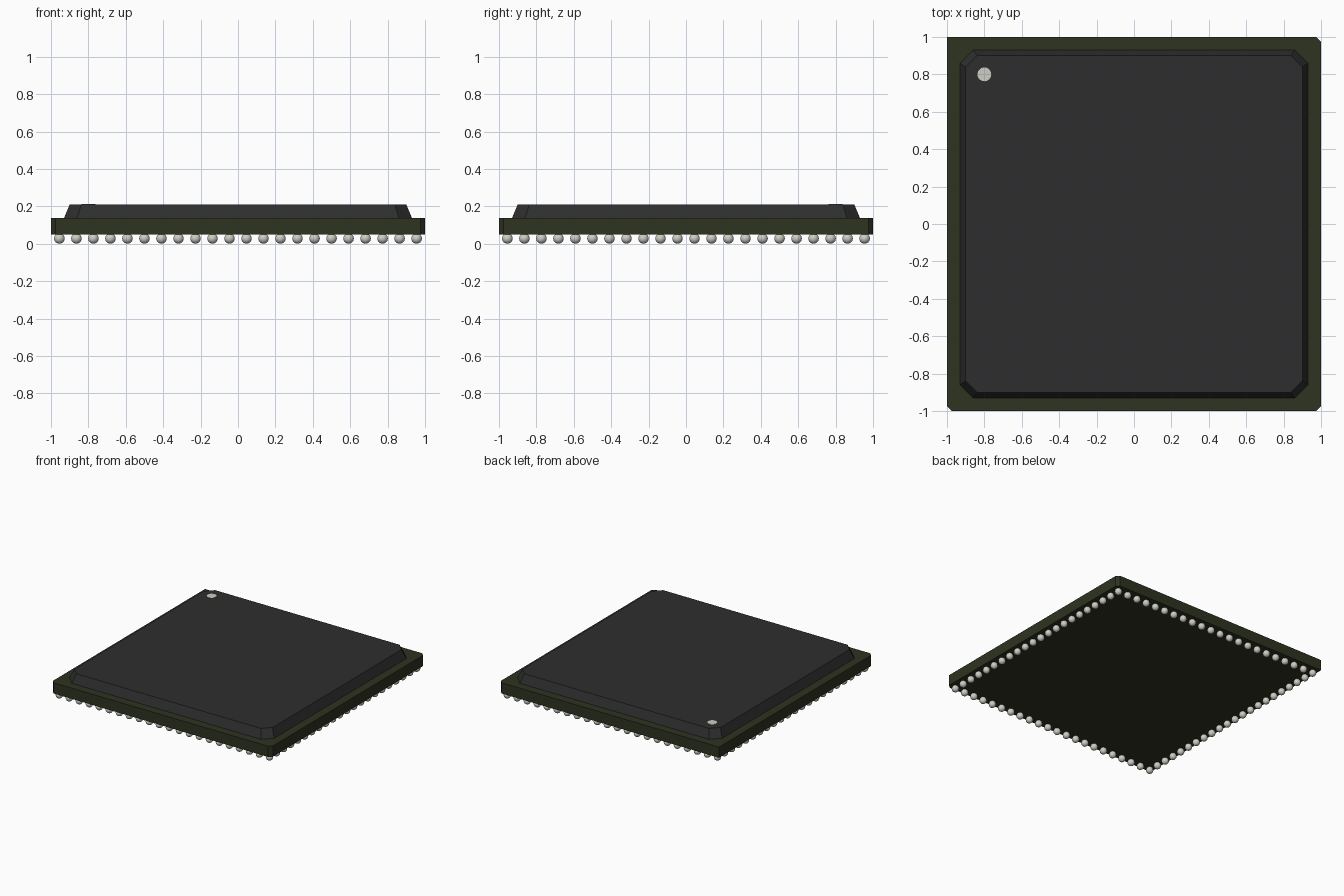
import bpy, bmesh, math
from mathutils import Matrix

cube = bpy.data.objects.get("Cube")
if cube:
    bpy.data.objects.remove(cube, do_unlink=True)


def material(name, rgb):
    mat = bpy.data.materials.new(name)
    mat.use_nodes = True
    mat.diffuse_color = (*rgb, 1)
    mat.node_tree.nodes["Principled BSDF"].inputs["Base Color"].default_value = (*rgb, 1)
    return mat


black = material("black moulding", (0.027, 0.027, 0.028))
green = material("dark green board", (0.027, 0.033, 0.015))
metal = material("solder grey", (0.62, 0.61, 0.55))
pale = material("pale marker", (0.62, 0.62, 0.56))


def add_object(name, bm, mat):
    bmesh.ops.recalc_face_normals(bm, faces=bm.faces)
    mesh = bpy.data.meshes.new(name)
    bm.to_mesh(mesh)
    bm.free()
    mesh.materials.append(mat)
    obj = bpy.data.objects.new(name, mesh)
    bpy.context.collection.objects.link(obj)
    return obj


def outline(half, cuts):
    """Square outline, each corner cut by its own amount (zero keeps it sharp)."""
    points = []
    for (sx, sy), cut in zip([(1, 1), (-1, 1), (-1, -1), (1, -1)], cuts):
        a = (sx * half, sy * (half - cut))
        b = (sx * (half - cut), sy * half)
        pair = [a, b] if sx * sy > 0 else [b, a]
        points += pair if cut else [a]
    return points


def slab(name, bottom, top, z0, z1, mat):
    """Solid between two outlines with matching corners."""
    bm = bmesh.new()
    low = [bm.verts.new((x, y, z0)) for x, y in bottom]
    high = [bm.verts.new((x, y, z1)) for x, y in top]
    bm.faces.new(low)
    bm.faces.new(high)
    for i in range(len(low)):
        j = (i + 1) % len(low)
        bm.faces.new((low[i], low[j], high[j], high[i]))
    return add_object(name, bm, mat)


# Board with a sharp corner beside the marker
board = outline(1, [0.025, 0, 0.025, 0.025])
slab("board", board, board, 0.05, 0.138, green)

# Sloped moulded cover
slab("cover", outline(0.93, [0.07] * 4), outline(0.9, [0.062] * 4), 0.138, 0.21, black)

# Round corner marker
bm = bmesh.new()
bmesh.ops.create_cone(bm, cap_ends=True, segments=24, radius1=0.037, radius2=0.037,
                      depth=0.004, matrix=Matrix.Translation((-0.8, 0.8, 0.21)))
add_object("corner_marker", bm, pale)

# Ring of solder balls around the underside
count, reach, radius = 22, 0.955, 0.028
bm = bmesh.new()
for i in range(count):
    for j in range(count):
        if {i, j} & {0, count - 1}:
            x, y = (2 * reach * k / (count - 1) - reach for k in (i, j))
            bmesh.ops.create_uvsphere(bm, u_segments=20, v_segments=12, radius=radius,
                                      matrix=Matrix.Translation((x, y, radius)))
balls = add_object("solder_balls", bm, metal)
bpy.context.view_layer.objects.active = balls
balls.select_set(True)
bpy.ops.object.shade_smooth_by_angle(angle=math.radians(40))
